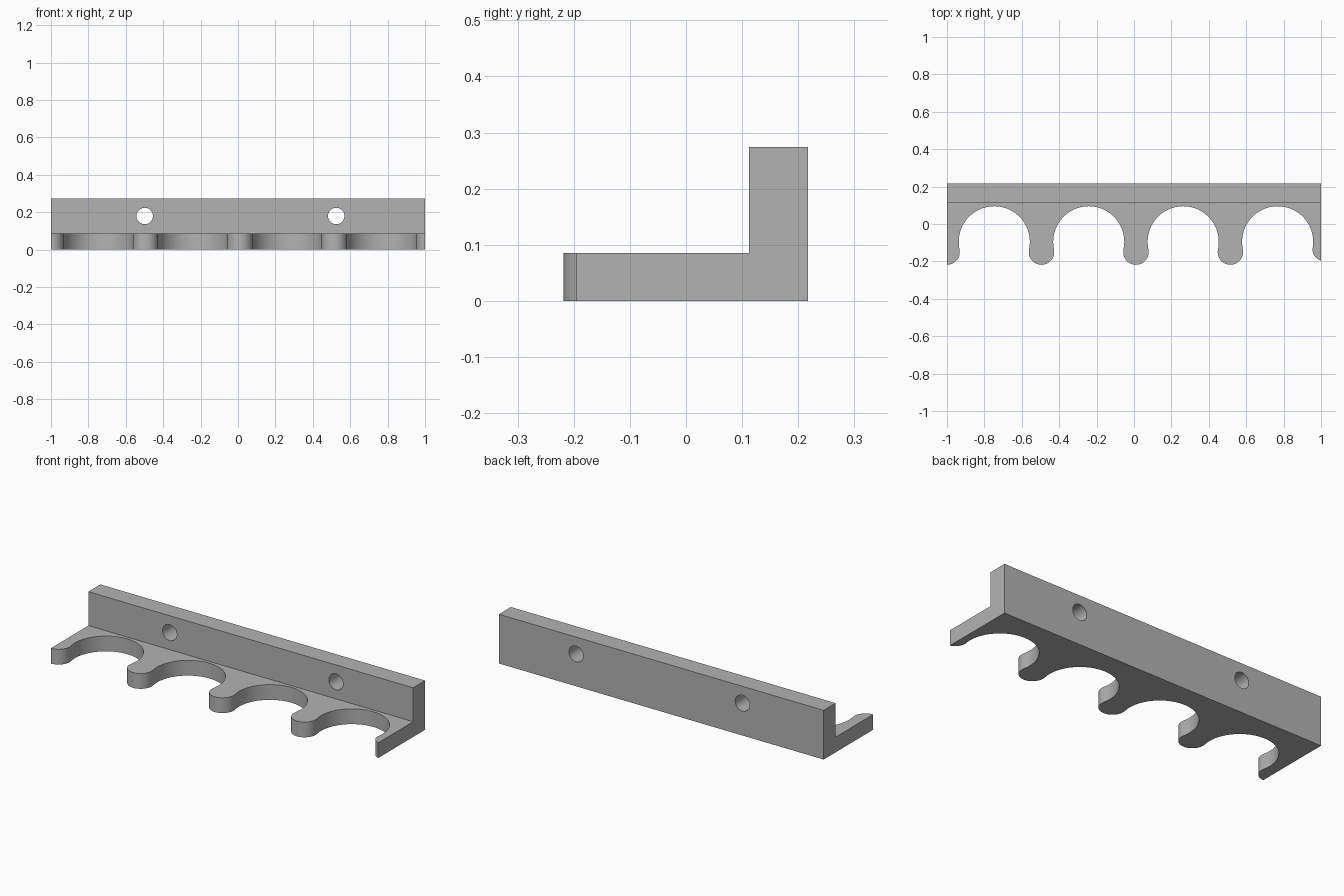
import bpy, bmesh
from math import atan2, hypot, cos, sin, acos, pi, radians

cube = bpy.data.objects.get("Cube")
if cube:
    bpy.data.objects.remove(cube, do_unlink=True)

BACK, WALL_Y = 0.217, 0.112
PLATE_Z, TOP_Z = 0.085, 0.274
PITCH, NOTCH_X, NOTCH_Y, NOTCH_R = 0.505, -0.747, -0.095, 0.19
TIP_Y, TIP_R = -0.15, 0.068


def arc(cx, cy, r, a, b, n):
    return [(cx + r * cos(a + (b - a) * i / n), cy + r * sin(a + (b - a) * i / n))
            for i in range(n + 1)]


# Outline of the holder plate: rounded tips running tangentially into round notches
lean = atan2(NOTCH_Y - TIP_Y, PITCH / 2)
end_x, end_y, end_r = 1.018, -0.134, 0.064
end_lean = atan2(NOTCH_Y - end_y, end_x - (NOTCH_X + 3 * PITCH))
outline = [(-1, BACK)]
for i in range(4):
    x = NOTCH_X + i * PITCH
    start = 1.5 * pi if i == 0 else pi - lean
    tip_x = -1 if i == 0 else x - PITCH / 2
    outline += arc(tip_x, TIP_Y, TIP_R, start, 2 * pi + lean, 20)
    stop = -end_lean if i == 3 else -lean
    outline += arc(x, NOTCH_Y, NOTCH_R, pi + lean, stop, 48)
# Last tip is cut off flat by the end of the plate
cut = 2 * pi - acos((1 - end_x) / end_r)
outline += arc(end_x, end_y, end_r, pi - end_lean, cut, 10)
outline.append((1, BACK))

# Plate, then the back wall raised from the rear strip of its top
bm = bmesh.new()
base = bm.faces.new([bm.verts.new((x, y, 0)) for x, y in outline])
bmesh.ops.remove_doubles(bm, verts=bm.verts, dist=0.002)
made = bmesh.ops.extrude_face_region(bm, geom=bm.faces[:])["geom"]
for v in (g for g in made if isinstance(g, bmesh.types.BMVert)):
    v.co.z = PLATE_Z
bmesh.ops.bisect_plane(bm, geom=bm.verts[:] + bm.edges[:] + bm.faces[:],
                       plane_co=(0, WALL_Y, 0), plane_no=(0, 1, 0))
strip = [f for f in bm.faces
         if all(v.co.z > PLATE_Z - 1e-4 and v.co.y > WALL_Y - 1e-4 for v in f.verts)]
made = bmesh.ops.extrude_face_region(bm, geom=strip)["geom"]
for v in (g for g in made if isinstance(g, bmesh.types.BMVert)):
    v.co.z = TOP_Z
bmesh.ops.delete(bm, geom=[f for f in strip if f.is_valid], context="FACES_ONLY")
bmesh.ops.dissolve_limit(bm, angle_limit=radians(0.5), verts=bm.verts[:], edges=bm.edges[:])
bmesh.ops.recalc_face_normals(bm, faces=bm.faces[:])
mesh = bpy.data.meshes.new("wall_rack")
bm.to_mesh(mesh)
bm.free()
rack = bpy.data.objects.new("wall_rack", mesh)
bpy.context.collection.objects.link(rack)

# Flat grey material
grey = bpy.data.materials.new("grey")
grey.use_nodes = True
colour = (0.45, 0.45, 0.45, 1)
grey.diffuse_color = colour
grey.node_tree.nodes["Principled BSDF"].inputs["Base Color"].default_value = colour
mesh.materials.append(grey)

# Screw holes through the back wall
for x in (-0.499, 0.525):
    bpy.ops.mesh.primitive_cylinder_add(vertices=48, radius=0.044, depth=0.3,
                                        location=(x, 0.165, 0.18), rotation=(pi / 2, 0, 0))
    cutter = bpy.context.object
    cutter.name = "screw_hole_cutter"
    cutter.hide_render = True
    cutter.data.materials.append(grey)
    bpy.context.view_layer.objects.active = rack
    mod = rack.modifiers.new("screw_hole", "BOOLEAN")
    mod.operation, mod.solver, mod.object = "DIFFERENCE", "EXACT", cutter
    bpy.ops.object.modifier_apply(modifier=mod.name)
    bpy.data.objects.remove(cutter, do_unlink=True)

bpy.ops.object.select_all(action="DESELECT")
rack.select_set(True)
bpy.context.view_layer.objects.active = rack
bpy.ops.object.shade_smooth_by_angle(angle=radians(30))
